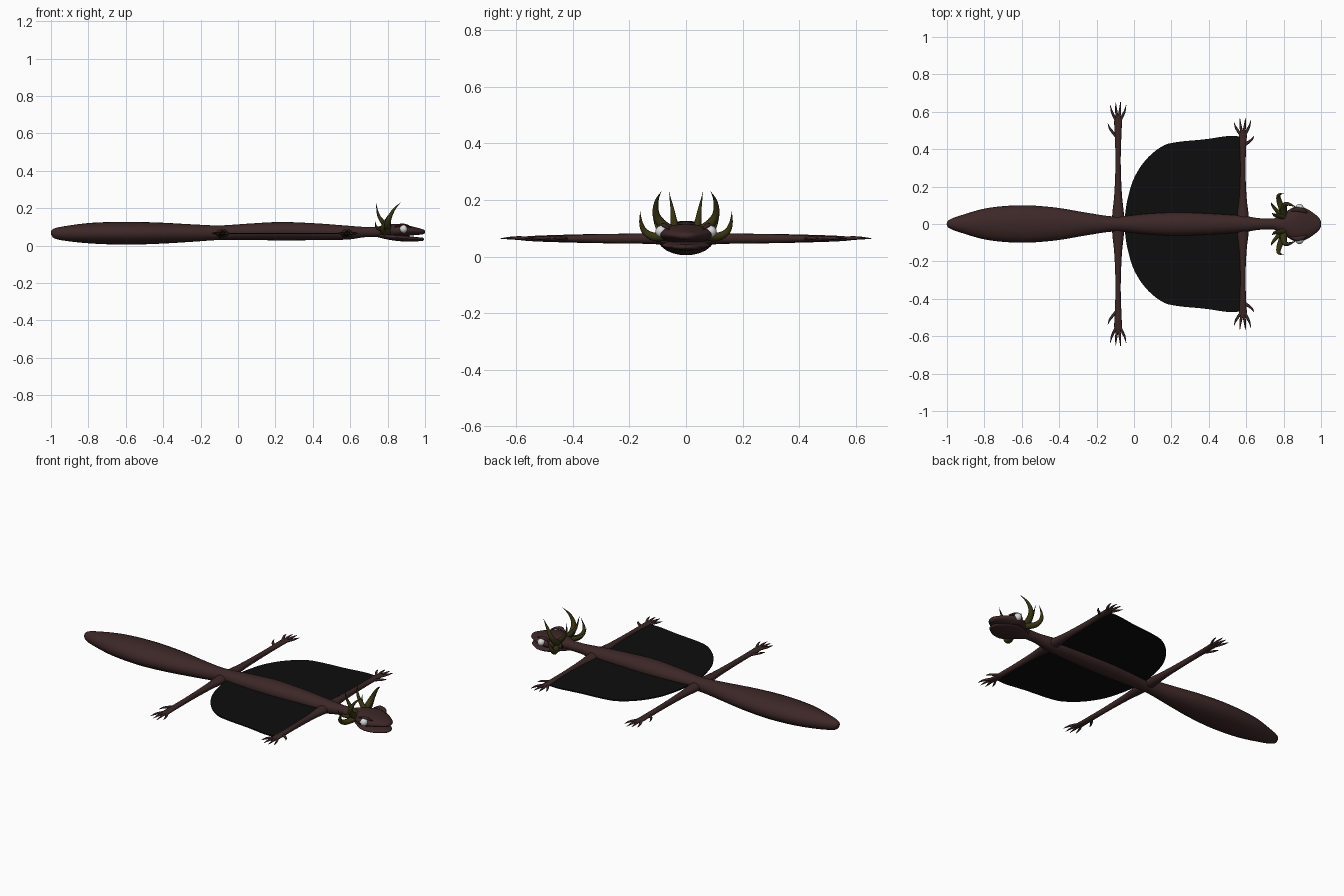
import bpy, bmesh, math
from mathutils import Vector

if "Cube" in bpy.data.objects:
    bpy.data.objects.remove(bpy.data.objects["Cube"], do_unlink=True)


def material(name, rgb, rough=0.7):
    m = bpy.data.materials.new(name)
    m.use_nodes = True
    m.diffuse_color = (*rgb, 1)
    b = m.node_tree.nodes["Principled BSDF"]
    b.inputs["Base Color"].default_value = (*rgb, 1)
    b.inputs["Roughness"].default_value = rough
    return m


SKIN = material("dark brown skin", (0.046, 0.02, 0.02))
HORN = material("olive horn", (0.036, 0.032, 0.006))
WING = material("black membrane", (0.004, 0.004, 0.004))
EYE = material("white eye", (0.7, 0.7, 0.7))


def finish(name, bm, mat, mirror=False):
    bmesh.ops.recalc_face_normals(bm, faces=bm.faces[:])
    me = bpy.data.meshes.new(name)
    bm.to_mesh(me)
    bm.free()
    me.materials.append(mat)
    ob = bpy.data.objects.new(name, me)
    bpy.context.collection.objects.link(ob)
    bpy.ops.object.select_all(action="DESELECT")
    ob.select_set(True)
    bpy.context.view_layer.objects.active = ob
    bpy.ops.object.shade_smooth_by_angle(angle=math.radians(50))
    if mirror:
        mod = ob.modifiers.new("Mirror", "MIRROR")
        mod.use_axis = (False, True, False)
    return ob


def smooth_path(keys, steps):
    """Catmull-Rom through rows of any length."""
    rows = []
    for i in range(len(keys) - 1):
        a, b = keys[max(i - 1, 0)], keys[i]
        c, d = keys[i + 1], keys[min(i + 2, len(keys) - 1)]
        for k in range(steps):
            t = k / steps
            rows.append([0.5 * (2 * q + (r - p) * t + (2 * p - 5 * q + 4 * r - s) * t * t
                                + (3 * q - p - 3 * r + s) * t ** 3)
                         for p, q, r, s in zip(a, b, c, d)])
    return rows + [list(keys[-1])]


def tube(name, keys, mat, mirror=False, sides=16, steps=5):
    """Keys are x, y, z, half width, half height along a path."""
    rows = smooth_path(keys, steps)
    pts = [Vector(r[:3]) for r in rows]
    bm = bmesh.new()
    rings, up = [], Vector((0, 0, 1))
    for i, r in enumerate(rows):
        tan = (pts[min(i + 1, len(pts) - 1)] - pts[max(i - 1, 0)]).normalized()
        side = tan.cross(up).normalized()
        up = side.cross(tan)
        w, h = max(r[3], 0.0008), max(r[4], 0.0008)
        rings.append([bm.verts.new(pts[i] + side * w * math.cos(a) + up * h * math.sin(a))
                      for a in (math.tau * k / sides for k in range(sides))])
    for lo, hi in zip(rings, rings[1:]):
        for k in range(sides):
            n = (k + 1) % sides
            bm.faces.new((lo[k], lo[n], hi[n], hi[k]))
    bm.faces.new(rings[0])
    bm.faces.new(rings[-1])
    return finish(name, bm, mat, mirror)


def horizontal(name, sections, sides=24):
    """Sections are x, half width, bottom, top along the body axis."""
    tube(name, [(x, 0, (lo + hi) / 2, w, (hi - lo) / 2) for x, w, lo, hi in sections],
         SKIN, sides=sides)


# Tail, torso and neck
horizontal("body", [
    (-1, 0.005, 0.058, 0.068), (-0.985, 0.024, 0.04, 0.09), (-0.92, 0.048, 0.025, 0.105),
    (-0.78, 0.086, 0.011, 0.122), (-0.6, 0.1, 0.005, 0.127), (-0.42, 0.088, 0.01, 0.123),
    (-0.25, 0.06, 0.02, 0.114), (-0.1, 0.04, 0.03, 0.108), (0.05, 0.053, 0.03, 0.117),
    (0.22, 0.062, 0.028, 0.126), (0.4, 0.056, 0.029, 0.12), (0.58, 0.044, 0.032, 0.107),
    (0.68, 0.03, 0.045, 0.1), (0.8, 0.03, 0.045, 0.1)])

# Head with parted jaws
horizontal("upper_head", [
    (0.74, 0.025, 0.05, 0.098), (0.79, 0.05, 0.045, 0.112), (0.84, 0.083, 0.043, 0.116),
    (0.88, 0.096, 0.047, 0.114), (0.92, 0.083, 0.053, 0.105), (0.96, 0.058, 0.057, 0.095),
    (0.99, 0.032, 0.06, 0.086), (1.0, 0.01, 0.066, 0.077)])
horizontal("lower_jaw", [
    (0.75, 0.022, 0.045, 0.075), (0.8, 0.05, 0.033, 0.068), (0.86, 0.083, 0.024, 0.06),
    (0.92, 0.076, 0.022, 0.05), (0.96, 0.053, 0.023, 0.045), (0.985, 0.032, 0.025, 0.043),
    (0.995, 0.008, 0.03, 0.038)])

# Eyes and brow ridges
bm = bmesh.new()
bmesh.ops.create_uvsphere(bm, u_segments=20, v_segments=12, radius=0.021)
bmesh.ops.translate(bm, verts=bm.verts[:], vec=(0.885, 0.087, 0.089))
finish("eyes", bm, EYE, mirror=True)
tube("brow_ridges", [(0.84, 0.07, 0.1, 0.004, 0.004), (0.87, 0.078, 0.111, 0.012, 0.007),
                     (0.9, 0.073, 0.108, 0.011, 0.006), (0.925, 0.06, 0.098, 0.003, 0.003)],
     SKIN, mirror=True, sides=10)

# Horns: paths out of the back of the skull
horns = {
    "forward_horns": (0.019, [(0.8, 0.05, 0.09), (0.8, 0.085, 0.115), (0.81, 0.106, 0.15),
                              (0.835, 0.104, 0.195), (0.87, 0.088, 0.23)]),
    "backward_horns": (0.015, [(0.81, 0.035, 0.09), (0.775, 0.043, 0.125),
                               (0.75, 0.048, 0.165), (0.738, 0.06, 0.228)]),
    "side_horns": (0.017, [(0.8, 0.06, 0.075), (0.78, 0.11, 0.07), (0.772, 0.145, 0.088),
                           (0.78, 0.159, 0.12), (0.8, 0.162, 0.16)]),
    "rear_horns": (0.013, [(0.8, 0.04, 0.08), (0.765, 0.07, 0.085),
                           (0.74, 0.1, 0.1), (0.732, 0.116, 0.135)]),
}
for name, (radius, path) in horns.items():
    last = len(path) - 1
    keys = [(*p, *[radius * (1 - (i / last) ** 1.6)] * 2) for i, p in enumerate(path)]
    tube(name, keys, HORN, mirror=True, sides=12, steps=6)


# Limbs with splayed toes; toe offsets run from the wrist
def limb(name, x, wrist, toes):
    z = 0.064
    profile = [(0, 0.034, 0.026), (0.12, 0.03, 0.022), (0.3, 0.02, 0.018),
               (0.6, 0.014, 0.016), (0.88, 0.018, 0.012), (1, 0.021, 0.009), (1.06, 0.012, 0.006)]
    tube(name, [(x, t * wrist, z, w, h) for t, w, h in profile], SKIN, mirror=True)
    for i, (back, dx, dy) in enumerate(toes):
        start = Vector((x + dx * 0.2, wrist - back, z))
        tip = Vector((x + dx, wrist + dy, z))
        mid = start.lerp(tip, 0.55) + Vector((dx * 0.12, 0, 0.002))
        tube(f"{name}_toe_{i + 1}", [(*start, 0.009, 0.007), (*mid, 0.006, 0.006),
                                     (*tip, 0.001, 0.001)], SKIN, mirror=True, sides=8)


limb("hind_legs", -0.085, 0.55, [(0, -0.042, 0.085), (0, -0.013, 0.1), (0, 0.013, 0.105),
                                 (0, 0.043, 0.085), (0.08, -0.055, -0.012)])
limb("front_legs", 0.582, 0.475, [(0, -0.047, 0.068), (0, -0.016, 0.09), (0, 0.014, 0.092),
                                  (0, 0.043, 0.08), (0.05, 0.06, -0.005)])

# Wing membranes between front legs and hips
edge = smooth_path([(-0.05, 0.03), (-0.035, 0.13), (0, 0.245), (0.065, 0.345), (0.15, 0.415),
                    (0.23, 0.438), (0.38, 0.453), (0.5, 0.47), (0.57, 0.468)], 6)
outline = [(-0.05, 0)] + edge + [(0.585, 0.44), (0.585, 0)]
bm = bmesh.new()
face = bm.faces.new([bm.verts.new((x, y, 0.061)) for x, y in outline])
top = bmesh.ops.extrude_face_region(bm, geom=[face])["geom"]
bmesh.ops.translate(bm, verts=[v for v in top if isinstance(v, bmesh.types.BMVert)],
                    vec=(0, 0, 0.007))
finish("wing_membranes", bm, WING, mirror=True)
